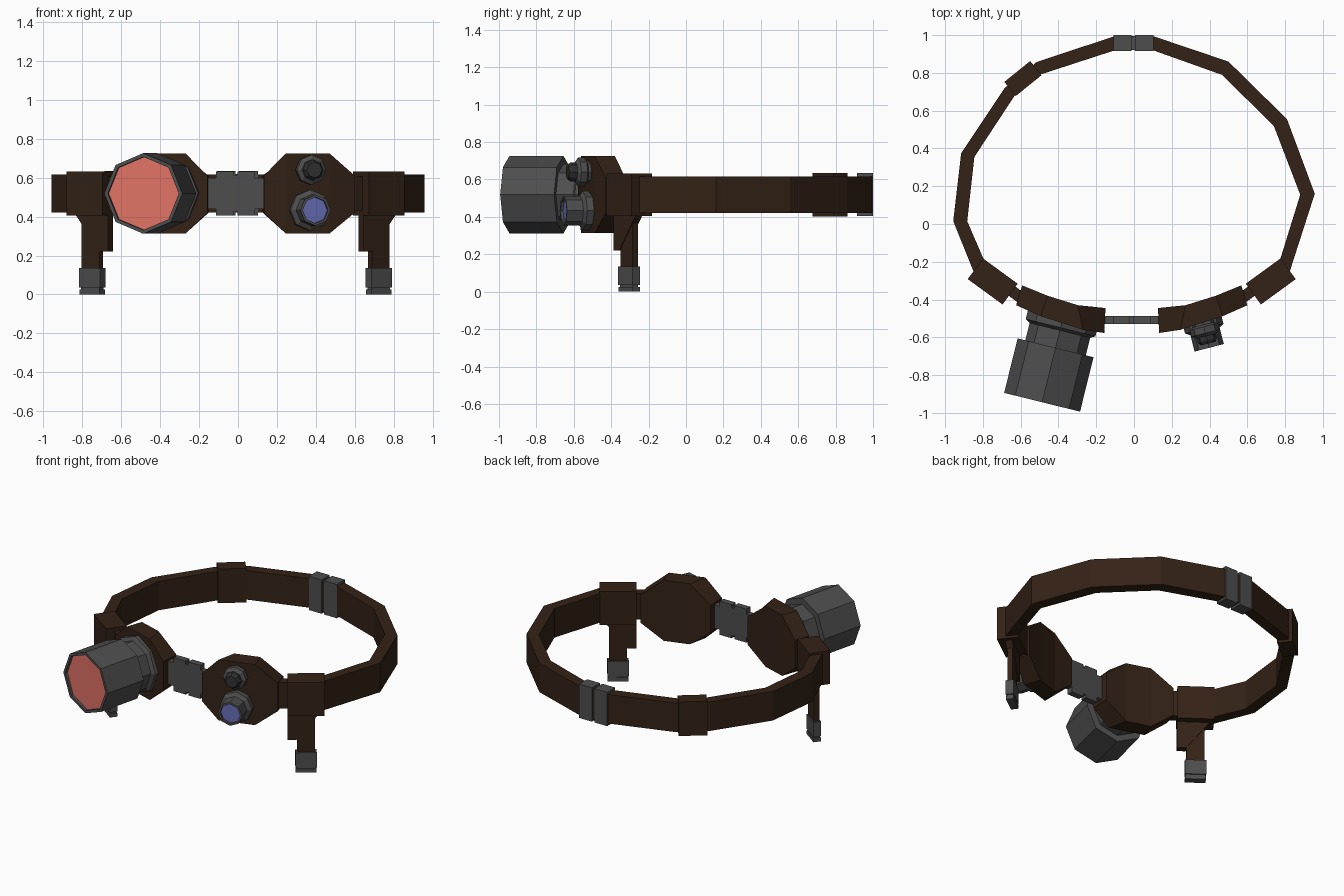
import bpy, bmesh, math
from mathutils import Vector

if "Cube" in bpy.data.objects:
    bpy.data.objects.remove(bpy.data.objects["Cube"])

def material(name, rgb):
    m = bpy.data.materials.new(name)
    m.diffuse_color = (*rgb, 1)
    m.use_nodes = True
    m.node_tree.nodes["Principled BSDF"].inputs["Base Color"].default_value = m.diffuse_color
    return m

LEATHER = material("leather", (0.034, 0.016, 0.008))
METAL = material("metal", (0.075, 0.075, 0.075))
DARK = material("dark_metal", (0.03, 0.03, 0.03))
RED = material("red_glass", (0.75, 0.17, 0.13))
BLUE = material("blue_glass", (0.13, 0.15, 0.45))
CX = -0.012   # mirror line of the front parts
ZC = 0.519    # middle height of the band

def mesh(name, verts, faces, mat):
    me = bpy.data.meshes.new(name)
    me.from_pydata([tuple(v) for v in verts], [], faces)
    bm = bmesh.new()
    bm.from_mesh(me)
    bmesh.ops.recalc_face_normals(bm, faces=bm.faces)
    bm.to_mesh(me)
    bm.free()
    me.materials.append(mat)
    ob = bpy.data.objects.new(name, me)
    bpy.context.collection.objects.link(ob)
    return ob

def prism(name, origin, u, profile, v0, v1, mat):
    """Profile of (u, z) points, extruded sideways along v (u turned -90 degrees)."""
    u = Vector((u[0], u[1], 0)).normalized()
    v = Vector((u.y, -u.x, 0))
    o = Vector((origin[0], origin[1], 0))
    n = len(profile)
    verts = [o + u * a + v * t + Vector((0, 0, z)) for t in (v0, v1) for a, z in profile]
    faces = [list(range(n)), list(range(n, 2 * n))]
    faces += [[i, (i + 1) % n, n + (i + 1) % n, n + i] for i in range(n)]
    return mesh(name, verts, faces, mat)

def box(name, origin, u, half_w, half_t, z0, z1, mat):
    rect = [(-half_w, z0), (half_w, z0), (half_w, z1), (-half_w, z1)]
    return prism(name, origin, u, rect, -half_t, half_t, mat)

def ribbon(name, sections, mat):
    """Sections of (inner xy, outer xy, z low, z high) joined into a solid band."""
    verts, faces = [], []
    for i, o, z0, z1 in sections:
        verts += [(*i, z0), (*o, z0), (*o, z1), (*i, z1)]
    for k in range(len(sections) - 1):
        faces += [[4 * k + j, 4 * k + (j + 1) % 4, 4 * k + 4 + (j + 1) % 4, 4 * k + 4 + j] for j in range(4)]
    e = len(verts)
    faces += [[0, 1, 2, 3], [e - 4, e - 3, e - 2, e - 1]]
    return mesh(name, verts, faces, mat)

def turned(name, base, axis, stack, mat, sides=8):
    """Rings of (radius, distance) along a horizontal axis, capped at both ends."""
    axis = Vector(axis).normalized()
    side = Vector((-axis.y, axis.x, 0))
    verts, faces = [], []
    for r, d in stack:
        for k in range(sides):
            t = math.tau * k / sides
            verts.append(Vector(base) + axis * d + side * (r * math.cos(t)) + Vector((0, 0, r * math.sin(t))))
    for i in range(len(stack) - 1):
        faces += [[i * sides + k, i * sides + (k + 1) % sides,
                   (i + 1) * sides + (k + 1) % sides, (i + 1) * sides + k] for k in range(sides)]
    faces += [list(range(sides)), list(range(len(verts) - sides, len(verts)))]
    return mesh(name, verts, faces, mat)

# head band, from the left holder round the back to the right holder
inner = [(-.79, -.2), (-.883, .015), (-.845, .355), (-.625, .69), (-.5, .79), (-.1, .92),
         (.1, .92), (.465, .79), (.74, .52), (.88, .155), (.77, -.2)]
outer = [(-.85, -.25), (-.957, .015), (-.915, .375), (-.685, .72), (-.515, .858), (-.1, .995),
         (.1, .995), (.5, .86), (.81, .555), (.957, .16), (.825, -.25)]
ribbon("head_band", [(i, o, .42, .617) for i, o in zip(inner, outer)], LEATHER)

# back buckle halves and slider loop
for s in (-1, 1):
    box("buckle_half", (.057 * s - .003, .958), (1, 0), .048, .043, .405, .635, METAL)
box("buckle_pin", (-.003, .958), (1, 0), .02, .035, .42, .62, METAL)
box("band_slider", (-.588, .77), (.17, .137), .088, .048, .403, .635, LEATHER)

for s in (-1, 1):
    side = "left_" if s < 0 else "right_"
    # octagonal curved pad
    cols = [(.139, -.445, .145, -.577, .42, .61), (.285, -.43, .258, -.56, .313, .725),
            (.445, -.38, .482, -.488, .313, .725), (.58, -.325, .612, -.43, .42, .61)]
    ribbon(side + "pad", [((CX + s * a, b), (CX + s * c, d), z0, z1) for a, b, c, d, z0, z1 in cols], LEATHER)

    # short link from pad to holder, holder block
    u = (-s * .81, -.59)
    box(side + "link", (CX + s * .625, -.362), u, .06, .03, .43, .607, LEATHER)
    hold = (CX + s * .736, -.304)
    box(side + "holder", hold, u, .114, .068, .405, .632, LEATHER)

    # hanging strap with triangular fold and metal tip
    box(side + "drop_strap", hold, u, .056, .017, .1, .43, LEATHER)
    fold = [(-.1, .42), (.114, .42), (.114, .22), (.06, .22), (-.055, .365)]
    prism(side + "strap_fold", hold, u, fold, -.022, .022, LEATHER)
    box(side + "strap_clip", hold, u, .066, .025, .035, .135, METAL)
    box(side + "clip_neck", hold, u, .058, .018, .022, .04, METAL)
    box(side + "clip_tip", hold, u, .064, .024, 0, .025, METAL)

# metal bridge between the pads
bridge = [(-.15, .44), (-.1, .44), (-.1, .405), (-.01, .405), (-.01, .425)]
half = bridge + [(-x, z) for x, z in reversed(bridge)]
top = [(x, 2 * ZC - z) for x, z in reversed(half)]
prism("bridge", (CX, -.509), (1, 0), half + top, -.021, .021, METAL)

# big red lens: flange, neck and housing with recessed glass
axis = (-.24, -.97, 0)
base = (-.378, -.505, ZC)
turned("lens_mount", base, axis, [(.19, -.03), (.19, .045), (.165, .06), (.165, .18)], METAL)
turned("lens_housing", base, axis,
       [(.207, .155), (.207, .452), (.188, .452), (.188, .43)], METAL)
turned("lens_glass", base, axis, [(.187, .425), (.187, .436)], RED)

# small blue lens
axis = (.25, -.97, 0)
base = (.362, -.515, .433)
turned("small_lens_housing", base, axis,
       [(.105, -.03), (.105, .04), (.08, .055), (.08, .145), (.067, .145), (.067, .125)], METAL)
turned("small_lens_glass", base, axis, [(.066, .12), (.066, .13)], BLUE)

# small knob above it
base = (.362, -.515, .64)
turned("knob_collar", base, axis,
       [(.06, -.03), (.06, .02), (.077, .03), (.077, .065), (.055, .08)], METAL)
turned("knob", base, axis, [(.052, .07), (.052, .105), (.04, .122)], DARK)
